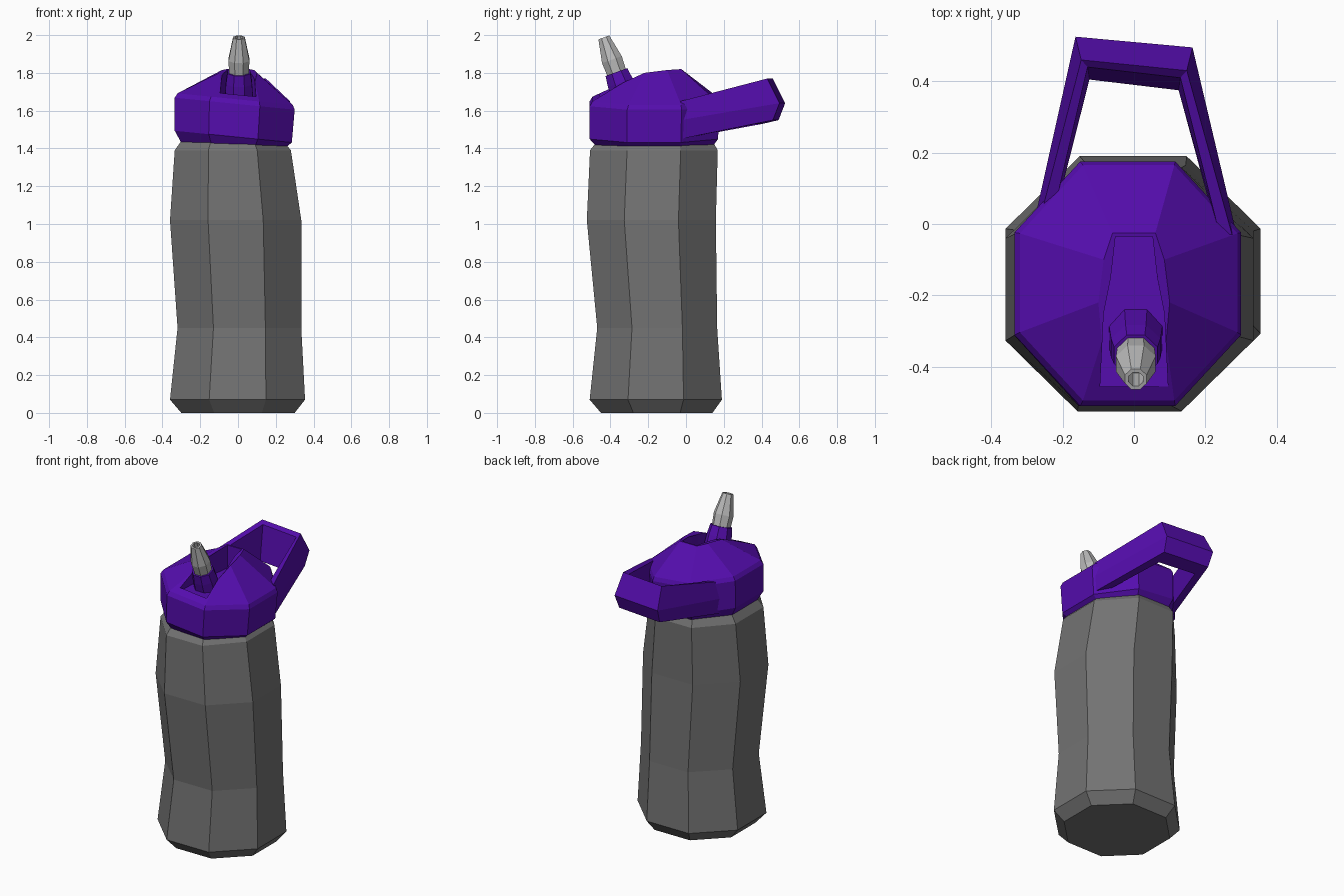
import bpy, bmesh, math
from mathutils import Vector, Matrix

if "Cube" in bpy.data.objects:
    bpy.data.objects.remove(bpy.data.objects["Cube"])


def material(name, rgb):
    m = bpy.data.materials.new(name)
    m.diffuse_color = (*rgb, 1)
    m.use_nodes = True
    m.node_tree.nodes["Principled BSDF"].inputs["Base Color"].default_value = m.diffuse_color
    return m


PURPLE = material("purple_plastic", (0.09, 0.004, 0.42))
DARK = material("dark_grey", (0.17, 0.17, 0.17))
LIGHT = material("light_grey", (0.5, 0.5, 0.5))


def loft(name, rings, mat, cyclic=False):
    """Skin equal-length point rings; cap the ends unless cyclic."""
    bm = bmesh.new()
    rows = [[bm.verts.new(p) for p in r] for r in rings]
    n = len(rows[0])
    pairs = list(zip(rows, rows[1:])) + ([(rows[-1], rows[0])] if cyclic else [])
    for a, b in pairs:
        for i in range(n):
            j = (i + 1) % n
            bm.faces.new((a[i], a[j], b[j], b[i]))
    if not cyclic:
        bm.faces.new(rows[0])
        bm.faces.new(rows[-1])
    bmesh.ops.recalc_face_normals(bm, faces=bm.faces)
    me = bpy.data.meshes.new(name)
    bm.to_mesh(me)
    bm.free()
    ob = bpy.data.objects.new(name, me)
    bpy.context.collection.objects.link(ob)
    if mat:
        me.materials.append(mat)
    return ob


def octagon(z, x0, x1, y0, y1, tilt=0.0, f=0.29):
    """Eight-sided ring filling a box, optionally tilted along x."""
    a, b = (x1 - x0) * f, (y1 - y0) * f
    pts = [(x0 + a, y0), (x1 - a, y0), (x1, y0 + b), (x1, y1 - b),
           (x1 - a, y1), (x0 + a, y1), (x0, y1 - b), (x0, y0 + b)]
    return [(x, y, z - tilt * x) for x, y in pts]


def circle(z, r, n=8):
    return [(r * math.cos(2 * math.pi * (i + .5) / n),
             r * math.sin(2 * math.pi * (i + .5) / n), z) for i in range(n)]


# Bottle body with a gentle waist
body = [octagon(0.00, -0.30, 0.30, -0.45, 0.14),
        octagon(0.07, -0.36, 0.355, -0.51, 0.19),
        octagon(0.45, -0.32, 0.335, -0.47, 0.165),
        octagon(1.02, -0.36, 0.335, -0.525, 0.158),
        octagon(1.39, -0.335, 0.28, -0.508, 0.168),
        octagon(1.44, -0.30, 0.24, -0.47, 0.14),
        octagon(1.50, -0.28, 0.22, -0.45, 0.12)]
loft("bottle_body", body, DARK)

# Screw lid: chamfered skirt, then a faceted dome
T = 0.1
lid = [octagon(1.415, -0.30, 0.25, -0.475, 0.14, 0.05),
       octagon(1.46, -0.335, 0.285, -0.51, 0.17, T),
       octagon(1.635, -0.335, 0.30, -0.51, 0.175, T),
       octagon(1.66, -0.32, 0.29, -0.495, 0.165, T)]
crown = [(-0.09, -0.33, 1.75), (0.09, -0.33, 1.75), (0.10, -0.22, 1.80),
         (0.085, -0.10, 1.815), (0.06, -0.025, 1.82), (-0.06, -0.025, 1.82),
         (-0.085, -0.10, 1.815), (-0.10, -0.22, 1.80)]
lid_ob = loft("lid", lid + [crown], PURPLE)

# Slot in the dome for the folding spout
plan = [(-0.095, -0.455), (0.095, -0.455), (0.085, -0.25), (0.065, -0.15),
        (0.052, -0.035), (-0.052, -0.035), (-0.065, -0.15), (-0.085, -0.25)]
cutter = loft("slot_cutter", [[(x, y, z) for x, y in plan] for z in (1.672, 2.0)], None)
cutter.hide_render = True
mod = lid_ob.modifiers.new("slot", 'BOOLEAN')
mod.operation, mod.object, mod.solver = 'DIFFERENCE', cutter, 'EXACT'
bpy.context.view_layer.objects.active = lid_ob
bpy.ops.object.modifier_apply(modifier="slot")
bpy.data.objects.remove(cutter)

# Tilted purple spout base and hollow grey mouthpiece
lean = Matrix.Translation((0.005, -0.365, 1.795)) @ Matrix.Rotation(math.radians(20), 4, 'X')
base = loft("spout_base", [circle(-0.16, 0.082), circle(-0.05, 0.075), circle(0.01, 0.066)], PURPLE)
base.matrix_world = lean
mouth = loft("spout", [circle(-0.02, 0.055), circle(0.08, 0.06), circle(0.205, 0.033),
                       circle(0.205, 0.022), circle(0.10, 0.022)], LIGHT)
mouth.matrix_world = lean

# Carry handle: two arms and a cross bar sharing one five-sided section
root = [(0.275, -0.03, 1.65), (0.288, -0.03, 1.55), (0.28, -0.03, 1.45),
        (0.235, -0.03, 1.45), (0.24, -0.03, 1.65)]
corner = [(0.148, 0.445, 1.77), (0.164, 0.51, 1.64), (0.155, 0.475, 1.55),
          (0.125, 0.39, 1.53), (0.13, 0.425, 1.75)]


def side(section, s, dy=0.0):
    return [(s * x, y + dy, z) for x, y, z in section]


loft("carry_handle", [side(root, -1), side(corner, -1, 0.015),
                      side(corner, 1, -0.015), side(root, 1)], PURPLE)
